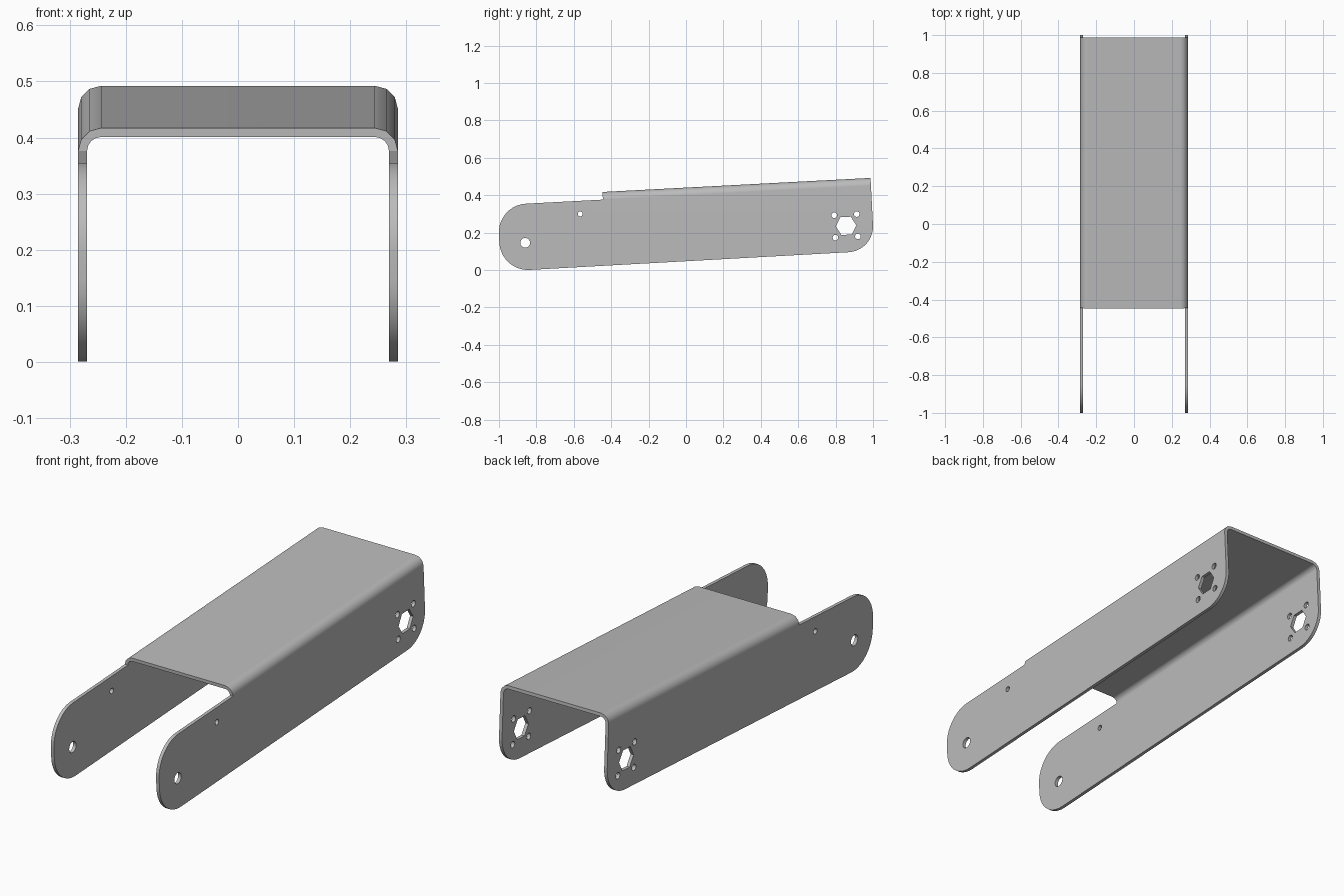
import bpy, bmesh
from math import radians, sin, cos, pi
from mathutils import Matrix, Vector

if "Cube" in bpy.data.objects:
    bpy.data.objects.remove(bpy.data.objects["Cube"])

HALF, SHEET, TOP, BEND = 0.285, 0.016, 0.44, 0.041   # channel section
BACK, FRONT, BOTTOM = 1.011, -0.989, 0.0445          # side outline limits
SHOULDER, STEP = -0.424, 0.399                       # where the front is cut down


def arc(cx, cy, r, start, end, steps):
    """Points along an arc, angles in degrees."""
    angles = [radians(start + (end - start) * i / steps) for i in range(steps + 1)]
    return [(cx + r * cos(a), cy + r * sin(a)) for a in angles]


def prism(bm, points, to_start, direction):
    """Extrude a closed outline along a direction."""
    face = bm.faces.new([bm.verts.new(to_start(p)) for p in points])
    extruded = bmesh.ops.extrude_face_region(bm, geom=[face])["geom"]
    verts = [v for v in extruded if isinstance(v, bmesh.types.BMVert)]
    bmesh.ops.translate(bm, verts=verts, vec=direction)


def make_object(name, bm):
    bmesh.ops.recalc_face_normals(bm, faces=bm.faces[:])
    mesh = bpy.data.meshes.new(name)
    bm.to_mesh(mesh)
    bm.free()
    obj = bpy.data.objects.new(name, mesh)
    bpy.context.collection.objects.link(obj)
    return obj


def across(p):
    return Vector((-0.5, p[0], p[1]))


# Folded sheet channel, longer than needed so it can be trimmed
mid = HALF - BEND
outer = arc(mid, TOP - BEND, BEND, 0, 90, 3)
inner = arc(mid, TOP - BEND, BEND - SHEET, 90, 0, 4)
outer = [(HALF, 0)] + outer + [(-x, z) for x, z in reversed(outer)] + [(-HALF, 0)]
wall = HALF - SHEET
inner = [(wall, 0)] + inner[::-1] + [(-x, z) for x, z in inner] + [(-wall, 0)]
bm = bmesh.new()
prism(bm, outer + inner[::-1], lambda p: Vector((p[0], -1.2, p[1])), Vector((0, 2.4, 0)))
channel = make_object("bracket_channel", bm)

# Side outline: rounded front ends, stepped shoulder, rounded lower back
r_front, r_back = 0.153, 0.138
outline = (arc(FRONT + r_front, STEP - r_front, r_front, 90, 180, 10)
           + arc(FRONT + r_front, BOTTOM + r_front, r_front, 180, 270, 10)
           + arc(BACK - r_back, BOTTOM + 0.005 + r_back, r_back, 270, 360, 10)
           + [(BACK, 0.6), (SHOULDER, 0.6), (SHOULDER, STEP)])
bm = bmesh.new()
prism(bm, outline, across, Vector((1, 0, 0)))
trim = make_object("outline_cutter", bm)

# Holes through both walls: pivot, pin, hexagon and its four screws
hub_y, hub_z, pitch = 0.867, 0.191, 0.06
holes = [(-0.851, 0.19, 0.026, 20), (-0.549, 0.329, 0.013, 16), (hub_y, hub_z, 0.055, 6)]
holes += [(hub_y + i * pitch, hub_z + j * pitch, 0.015, 16) for i in (-1, 1) for j in (-1, 1)]
bm = bmesh.new()
for y, z, r, sides in holes:
    prism(bm, arc(y, z, r, 0, 360, sides)[:-1], across, Vector((1, 0, 0)))
drill = make_object("hole_cutter", bm)

# Apply the cuts, then discard the cutters
for cutter, mode in ((trim, 'INTERSECT'), (drill, 'DIFFERENCE')):
    cutter.hide_render = True
    mod = channel.modifiers.new(cutter.name, 'BOOLEAN')
    mod.object, mod.operation, mod.solver = cutter, mode, 'EXACT'
result = bpy.data.meshes.new_from_object(
    channel.evaluated_get(bpy.context.evaluated_depsgraph_get()))
channel.modifiers.clear()
channel.data = result
for cutter in (trim, drill):
    bpy.data.objects.remove(cutter)

# The whole channel is pitched up slightly toward the back
channel.data.transform(Matrix.Rotation(radians(3), 4, 'X'))

# Single grey metal
metal = bpy.data.materials.new("grey_metal")
metal.use_nodes = True
grey = (0.5, 0.5, 0.5, 1)
metal.diffuse_color = grey
metal.node_tree.nodes["Principled BSDF"].inputs["Base Color"].default_value = grey
channel.data.materials.clear()
channel.data.materials.append(metal)

# Smooth bends and round ends, crisp sheet edges
bpy.ops.object.select_all(action='DESELECT')
channel.select_set(True)
bpy.context.view_layer.objects.active = channel
bpy.ops.object.shade_smooth_by_angle(angle=radians(40))
weighted = channel.modifiers.new("even_shading", 'WEIGHTED_NORMAL')
weighted.keep_sharp = True
